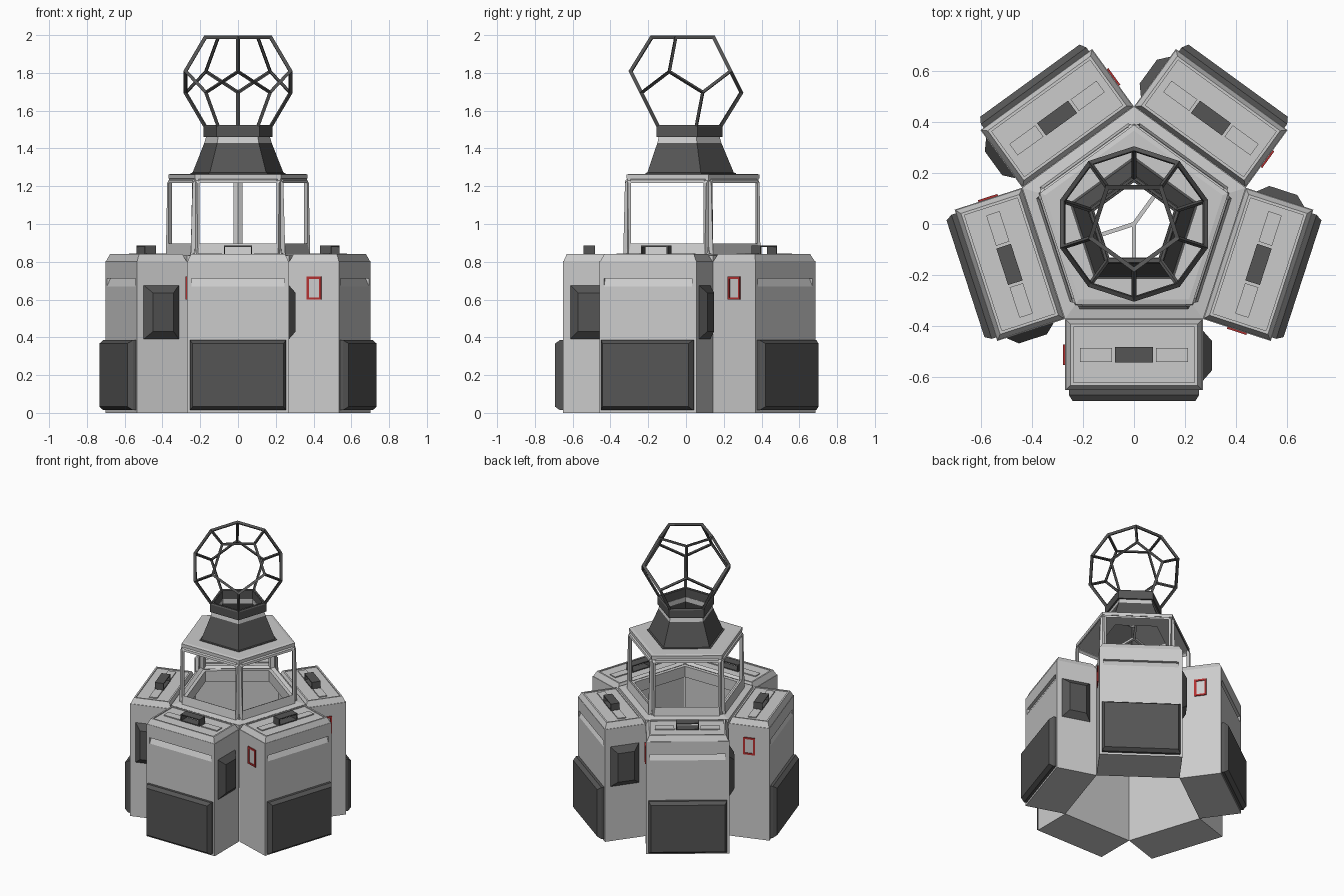
import bpy, bmesh
from math import sin, cos, pi, radians
from mathutils import Matrix, Vector

if "Cube" in bpy.data.objects:
    bpy.data.objects.remove(bpy.data.objects["Cube"])

STEP = 2 * pi / 5


def material(name, r, g, b):
    m = bpy.data.materials.new(name)
    m.diffuse_color = (r, g, b, 1)
    m.use_nodes = True
    m.node_tree.nodes["Principled BSDF"].inputs["Base Color"].default_value = m.diffuse_color
    return m


DARK = material("dark_grey", 0.09, 0.09, 0.09)
RED = material("red", 0.45, 0.03, 0.03)
WHITE = material("white", 0.85, 0.87, 0.87)


def finish(bm, name, mat=None, copies=1):
    bmesh.ops.recalc_face_normals(bm, faces=bm.faces)
    me = bpy.data.meshes.new(name)
    bm.to_mesh(me)
    bm.free()
    if mat:
        me.materials.append(mat)
    for k in range(copies):
        ob = bpy.data.objects.new(name if copies == 1 else f"{name}_{k + 1}", me)
        ob.rotation_euler.z = k * STEP
        bpy.context.collection.objects.link(ob)
    return ob


def skin(bm, loops, wrap):
    n = len(loops[0])
    pairs = list(zip(loops, loops[1:])) + ([(loops[-1], loops[0])] if wrap else [])
    for a, b in pairs:
        for i in range(n):
            bm.faces.new((a[i], a[(i + 1) % n], b[(i + 1) % n], b[i]))
    if not wrap:
        bm.faces.new(loops[0])
        bm.faces.new(loops[-1])


def loft(name, layers, place, mat=None, wrap=False):
    """Stack of centred rectangles (width, height, offset), repeated five times."""
    bm = bmesh.new()
    loops = [[bm.verts.new(place @ Vector((sx * w / 2, sy * h / 2, z)))
              for sx, sy in ((-1, -1), (1, -1), (1, 1), (-1, 1))] for w, h, z in layers]
    skin(bm, loops, wrap)
    finish(bm, name, mat, 5)


def penta_ring(name, profile, mat=None):
    """Closed (radius, z) profile swept around five corners."""
    bm = bmesh.new()
    loops = [[bm.verts.new((r * cos(pi / 2 + i * STEP), r * sin(pi / 2 + i * STEP), z))
              for i in range(5)] for r, z in profile]
    skin(bm, loops, True)
    finish(bm, name, mat)


def facing(x, y, z, turn=0):
    """Plane facing -y, turned about z."""
    return (Matrix.Translation((x, y, z)) @ Matrix.Rotation(radians(turn), 4, 'Z')
            @ Matrix.Rotation(pi / 2, 4, 'X'))


def flat(x, y, z):
    return Matrix.Translation((x, y, z))


# Five wall modules with a sloped slot near the top
bm = bmesh.new()
bmesh.ops.create_cube(bm, size=1, matrix=Matrix.Translation((0, -0.511, 0.402))
                      @ Matrix.Diagonal((0.54, 0.278, 0.804, 1)))
for co, no in (((0, 0, 0.67), (0, 0, 1)), ((0, 0, 0.712), (0, 0, 1)),
               ((-0.245, 0, 0), (1, 0, 0)), ((0.245, 0, 0), (1, 0, 0))):
    bmesh.ops.bisect_plane(bm, geom=bm.verts[:] + bm.edges[:] + bm.faces[:],
                           plane_co=co, plane_no=no)
slot = min(bm.faces, key=lambda f: (f.calc_center_median() - Vector((0, -0.65, 0.691))).length)
slot = bmesh.ops.extrude_discrete_faces(bm, faces=[slot])['faces'][0]
for v in slot.verts:
    if v.co.z > 0.7:
        v.co.y += 0.02
bmesh.ops.remove_doubles(bm, verts=bm.verts, dist=0.0001)
finish(bm, "wall_module", None, 5)

# Module caps, pads and open roof vents
loft("module_cap", [(0.535, 0.275, 0), (0.497, 0.24, 0.04), (0.475, 0.218, 0.04),
                    (0.475, 0.218, 0.034)], flat(0, -0.511, 0.802))
for side, sx in (("left", -1), ("right", 1)):
    loft(f"cap_pad_{side}", [(0.125, 0.055, 0), (0.125, 0.055, 0.008)],
         flat(sx * 0.148, -0.512, 0.835))
loft("roof_vent", [(0.15, 0.05, 0), (0.15, 0.05, 0.06), (0.136, 0.036, 0.06),
                   (0.136, 0.036, 0)], facing(0, -0.482, 0.86), DARK, True)

# Dark lower panel, side vent and red framed side hatch
loft("lower_panel", [(0.51, 0.37, 0), (0.51, 0.37, 0.018), (0.48, 0.335, 0.043)],
     facing(0, -0.65, 0.2), DARK)
loft("side_vent", [(0.195, 0.285, 0), (0.115, 0.205, 0.035)],
     facing(0.27, -0.515, 0.533, 90), DARK)
loft("hatch_frame", [(0.08, 0.122, 0), (0.08, 0.122, 0.007), (0.056, 0.098, 0.007),
                     (0.056, 0.098, 0.001)], facing(-0.27, -0.512, 0.66, -90), RED)
loft("hatch_panel", [(0.054, 0.096, 0), (0.054, 0.096, 0.003)],
     facing(-0.27, -0.512, 0.66, -90), WHITE)

# Deck between modules and plinth under the lantern room
penta_ring("deck", [(0.46, 0.80), (0.46, 0.832), (0.39, 0.842), (0.35, 0.842), (0.35, 0.80)])
penta_ring("lantern_plinth", [(0.392, 0.84), (0.386, 0.878), (0.35, 0.878), (0.35, 0.84)])

# Lantern room: five open window frames
bm = bmesh.new()
rows = [[bm.verts.new((0.384 * cos(pi / 2 + i * STEP), 0.384 * sin(pi / 2 + i * STEP), z))
         for i in range(5)] for z in (0.875, 1.255)]
for i in range(5):
    j = (i + 1) % 5
    bm.faces.new((rows[0][i], rows[0][j], rows[1][j], rows[1][i]))
panes = bm.faces[:]
bmesh.ops.inset_individual(bm, faces=panes, thickness=0.022)
bmesh.ops.inset_individual(bm, faces=panes, thickness=0.014, depth=-0.012)
bmesh.ops.delete(bm, geom=panes, context='FACES')
lantern = finish(bm, "lantern_windows")
mod = lantern.modifiers.new("thickness", 'SOLIDIFY')
mod.thickness = 0.024
mod.offset = -1
mod.use_even_offset = True

# Lantern ceiling, hollow roof, band and collar
penta_ring("lantern_ceiling", [(0.388, 1.24), (0.388, 1.262), (0.365, 1.266), (0.23, 1.266),
                               (0.23, 1.24)])
penta_ring("roof", [(0.265, 1.262), (0.265, 1.27), (0.253, 1.272), (0.187, 1.43),
                    (0.168, 1.43), (0.232, 1.262)], DARK)
penta_ring("roof_band", [(0.187, 1.43), (0.178, 1.462), (0.163, 1.462), (0.163, 1.43)])
penta_ring("collar", [(0.193, 1.46), (0.193, 1.515), (0.187, 1.522), (0.165, 1.522),
                      (0.165, 1.46)], DARK)

# Thin spokes under the roof
for n, ang in enumerate((-90, 198, 54)):
    bm = bmesh.new()
    bmesh.ops.create_cube(bm, size=1, matrix=Matrix.Rotation(radians(ang), 4, 'Z')
                          @ Matrix.Translation((0.1, 0, 1.253))
                          @ Matrix.Diagonal((0.2, 0.016, 0.016, 1)))
    finish(bm, f"roof_spoke_{n + 1}")

# Twelve-sided cage on top
bm = bmesh.new()
a = 0.213
for r, z, start in ((0.8507, 1.1135, -90), (1.3764, 0.2629, -90),
                    (1.3764, -0.2629, 90), (0.8507, -1.1135, 90)):
    for i in range(5):
        t = radians(start) + i * STEP
        bm.verts.new((a * r * cos(t), a * r * sin(t), 1.752 + a * z))
bmesh.ops.convex_hull(bm, input=bm.verts)
bmesh.ops.dissolve_limit(bm, angle_limit=radians(5), verts=bm.verts, edges=bm.edges)
cage = finish(bm, "cage", DARK)
wire = cage.modifiers.new("struts", 'WIREFRAME')
wire.thickness = 0.022
wire.offset = 0
wire.use_even_offset = True
